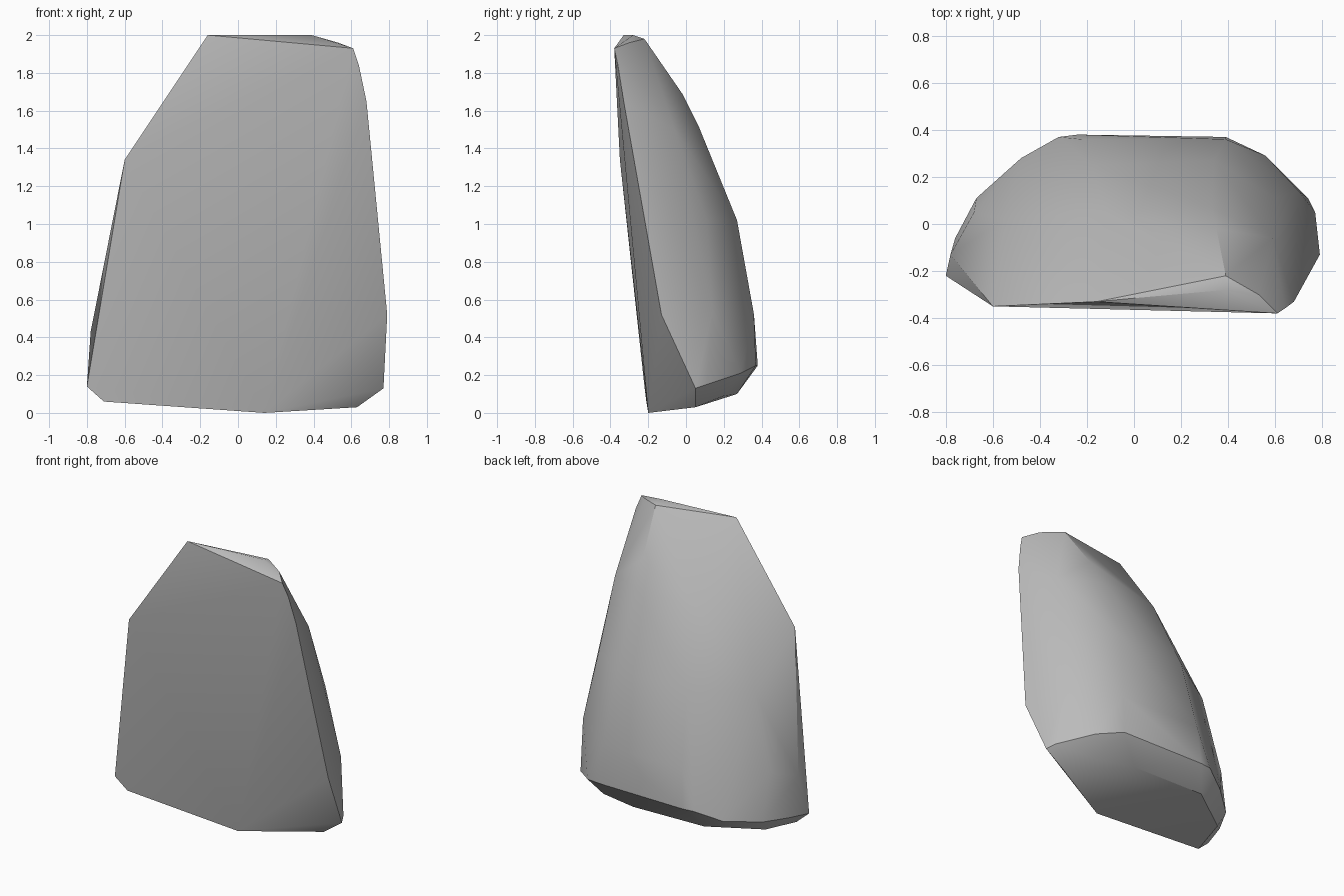
import bpy
import bmesh
import math

# Remove the default cube only
default_cube = bpy.data.objects.get("Cube")
if default_cube:
    bpy.data.objects.remove(default_cube, do_unlink=True)


def make_material(name, rgb):
    material = bpy.data.materials.new(name)
    material.use_nodes = True
    colour = (*rgb, 1.0)
    material.diffuse_color = colour
    shader = material.node_tree.nodes["Principled BSDF"]
    shader.inputs["Base Color"].default_value = colour
    shader.inputs["Roughness"].default_value = 0.9
    return material


def build_hull(name, outlines, material):
    """Wrap a convex stone skin around a few corner outlines."""
    mesh = bpy.data.meshes.new(name)
    bm = bmesh.new()
    for outline in outlines:
        for corner in outline:
            bm.verts.new(corner)
    result = bmesh.ops.convex_hull(bm, input=bm.verts[:], use_existing_faces=False)
    # Drop corners swallowed by the skin
    inside = [item for item in result["geom_interior"] if isinstance(item, bmesh.types.BMVert)]
    bmesh.ops.delete(bm, geom=inside, context="VERTS")
    bmesh.ops.recalc_face_normals(bm, faces=bm.faces[:])
    bm.to_mesh(mesh)
    bm.free()
    mesh.materials.append(material)
    stone = bpy.data.objects.new(name, mesh)
    bpy.context.collection.objects.link(stone)
    return stone


# Flat slanted front face, clockwise from its top corner
front_face = [
    (-.16, -.33, 2), (.61, -.38, 1.93), (.14, -.2, 0),
    (-.71, -.21, .06), (-.8, -.22, .14), (-.6, -.35, 1.34),
]

# Small chipped top
top_chip = [(.39, -.28, 2), (.39, -.22, 1.98), (.53, -.3, 1.96)]

# Underside and the chamfered rim above it
underside = [
    (.63, .05, .03), (.5, .2, .09), (.22, .27, .1),
    (-.33, .27, .11), (-.65, .05, .09),
]
lower_rim = [
    (.77, .05, .13), (.74, .11, .15), (.56, .29, .21), (.39, .37, .25),
    (-.24, .38, .25), (-.32, .37, .25), (-.48, .28, .19),
    (-.67, .11, .17), (-.76, -.06, .16),
]

# Sides and rounded back, rising from the rim
left_side = [
    (.79, -.13, .52), (.68, -.33, 1.65), (.64, -.36, 1.84),
    (.7, .14, .54), (.6, .11, 1.02), (.59, -.06, 1.5),
]
right_side = [(-.78, -.13, .43), (-.68, .05, .5), (-.55, .02, 1), (-.38, -.2, 1.5)]
back = [
    (.39, .36, .52), (-.22, .36, .52), (.34, .27, 1.02), (-.18, .25, 1.02),
    (.33, .07, 1.51), (-.12, .05, 1.5), (.35, -.02, 1.69),
]

# Assemble the boulder
grey_stone = make_material("light grey stone", (.5, .5, .5))
boulder = build_hull(
    "boulder",
    [front_face, top_chip, underside, lower_rim, left_side, right_side, back],
    grey_stone,
)

# Soft faces with crisp broken edges
bpy.ops.object.select_all(action="DESELECT")
boulder.select_set(True)
bpy.context.view_layer.objects.active = boulder
bpy.ops.object.shade_smooth_by_angle(angle=math.radians(30))
